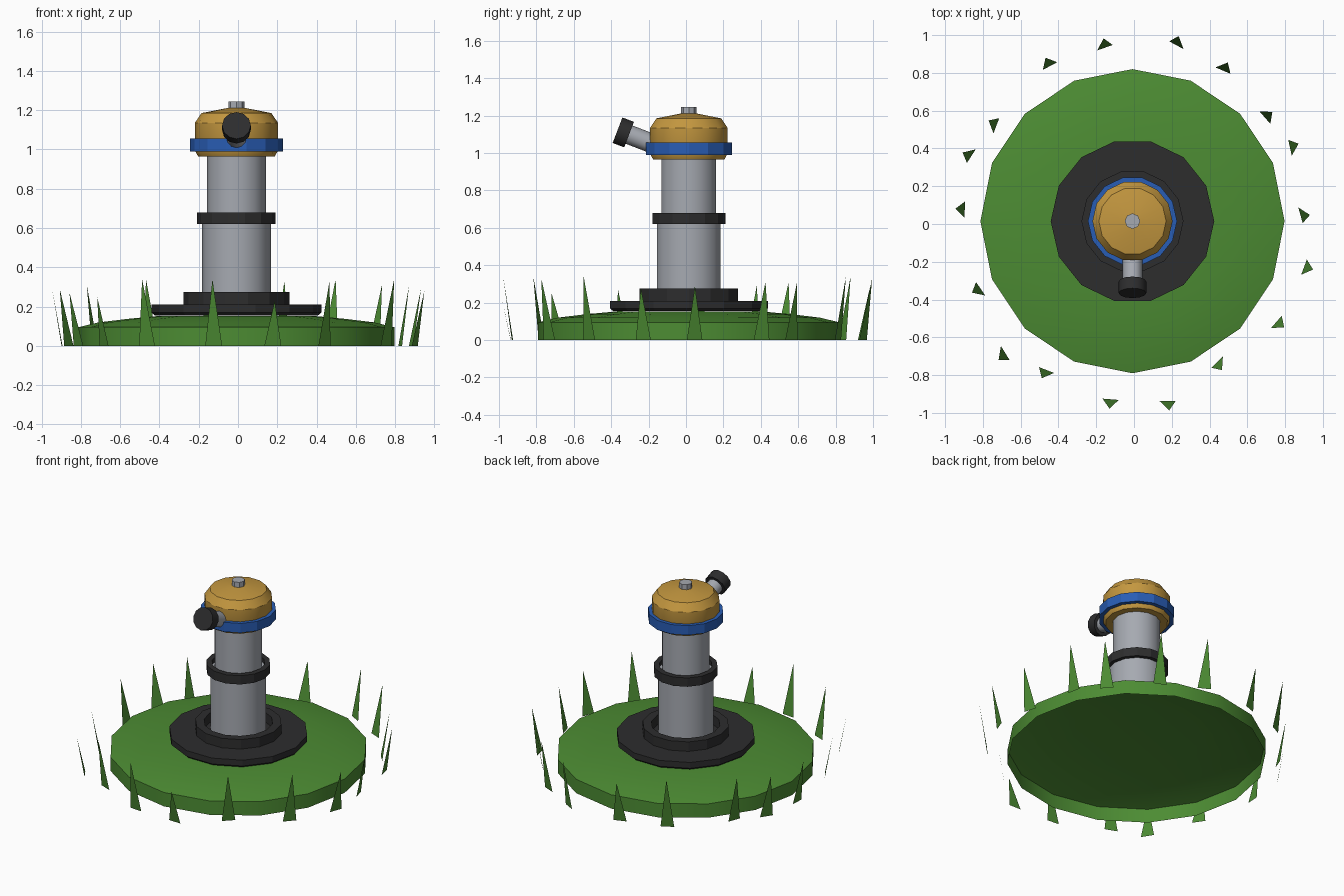
import bpy
import math
from mathutils import Vector, Matrix

cube = bpy.data.objects.get("Cube")
if cube:
    bpy.data.objects.remove(cube)

CENTRE = Vector((-0.008, 0.015, 0))


def material(name, rgb):
    m = bpy.data.materials.new(name)
    m.use_nodes = True
    m.diffuse_color = (*rgb, 1)
    m.node_tree.nodes["Principled BSDF"].inputs["Base Color"].default_value = (*rgb, 1)
    return m


GREEN = material("grass green", (0.073, 0.262, 0.033))
BLACK = material("rubber black", (0.026, 0.026, 0.027))
GREY = material("metal grey", (0.38, 0.40, 0.44))
GOLD = material("ochre gold", (0.55, 0.31, 0.05))
BLUE = material("ring blue", (0.022, 0.11, 0.46))


def add_object(name, verts, faces, mat, smooth=False):
    mesh = bpy.data.meshes.new(name)
    mesh.from_pydata(verts, [], faces)
    mesh.materials.append(mat)
    obj = bpy.data.objects.new(name, mesh)
    bpy.context.collection.objects.link(obj)
    if smooth:
        bpy.ops.object.select_all(action='DESELECT')
        obj.select_set(True)
        bpy.context.view_layer.objects.active = obj
        bpy.ops.object.shade_smooth_by_angle(angle=math.radians(32))
    return obj


def lathe(name, profile, mat, sides=14, smooth=False, loop=False,
          caps=(True, True), matrix=None):
    """Spin (radius, height) points, listed bottom to top on the outside."""
    matrix = matrix or Matrix.Translation(CENTRE)
    verts, faces = [], []
    for r, z in profile:
        for i in range(sides):
            a = math.tau * i / sides
            verts.append(matrix @ Vector((r * math.cos(a), r * math.sin(a), z)))
    rows = len(profile)
    for k in range(rows if loop else rows - 1):
        low, high = k * sides, (k + 1) % rows * sides
        for i in range(sides):
            j = (i + 1) % sides
            faces.append((low + i, low + j, high + j, high + i))
    if not loop:
        if caps[0]:
            faces.append(tuple(reversed(range(sides))))
        if caps[1]:
            faces.append(tuple(range((rows - 1) * sides, rows * sides)))
    return add_object(name, verts, faces, mat, smooth)


def tube(name, inner, outer, bottom, top, mat):
    profile = [(outer, bottom), (outer, top), (inner, top), (inner, bottom)]
    return lathe(name, profile, mat, loop=True)


# Hollow grassy mound, open underneath
lathe("mound", [(0.805, 0), (0.805, 0.095), (0.70, 0.12), (0.55, 0.138), (0.40, 0.152)],
      GREEN, sides=16, smooth=True, caps=(False, True))

# Base plate and collar
lathe("base_plate", [(0.415, 0.155), (0.433, 0.17), (0.433, 0.21)], BLACK)
tube("base_collar", 0.215, 0.27, 0.205, 0.275, BLACK)

# Column in two stages with a clamp between
lathe("lower_column", [(0.175, 0.2), (0.175, 0.65)], GREY, smooth=True)
lathe("upper_column", [(0.15, 0.64), (0.15, 0.98)], GREY, smooth=True)
tube("column_clamp", 0.165, 0.2, 0.62, 0.68, BLACK)

# Domed head with its ring and top bolt
lathe("head", [(0.195, 0.965), (0.212, 0.995), (0.212, 1.135), (0.178, 1.185), (0.05, 1.21)],
      GOLD, smooth=True)
tube("head_ring", 0.208, 0.236, 0.99, 1.055, BLUE)
lathe("top_bolt", [(0.041, 1.19), (0.041, 1.245)], GREY, sides=8)

# Nozzle, tilted up from the front of the head
tilt = math.radians(21)
aim = (Matrix.Translation((CENTRE.x, -0.366, 1.122))
       @ Matrix.Rotation(math.pi / 2 - tilt, 4, 'X'))
lathe("nozzle_pipe", [(0.052, -0.24), (0.052, -0.05)], GREY, sides=12, smooth=True, matrix=aim)
lathe("nozzle_tip", [(0.073, -0.066), (0.073, 0)], BLACK, sides=12, smooth=True, matrix=aim)

# Grass blades: angle in degrees, base radius, height
blades = [
    (118, .93, .34), (99, .93, .28), (76, .96, .33), (59, .93, .34), (38, .89, .31),
    (25, .92, .31), (2, .89, .29), (-15, .94, .28), (-35, .93, .34), (-59, .87, .33),
    (-79, .97, .23), (-97, .95, .34), (-120, .91, .34), (-134, .97, .25), (-156, .88, .27),
    (176, .89, .29), (158, .92, .29), (145, .88, .31),
]
for n, (deg, radius, height) in enumerate(blades):
    a = math.radians(deg)
    out = Vector((math.cos(a), math.sin(a), 0))
    yaw = a + 0.25 * math.sin(n * 2.3)
    side = Vector((-math.sin(yaw), math.cos(yaw), 0)) * 0.043
    root = CENTRE + out * radius
    tip = root + out * 0.05 + Vector((0, 0, height))
    add_object(f"grass_blade_{n + 1}", [root - side, root + side, tip], [(0, 1, 2)], GREEN)
